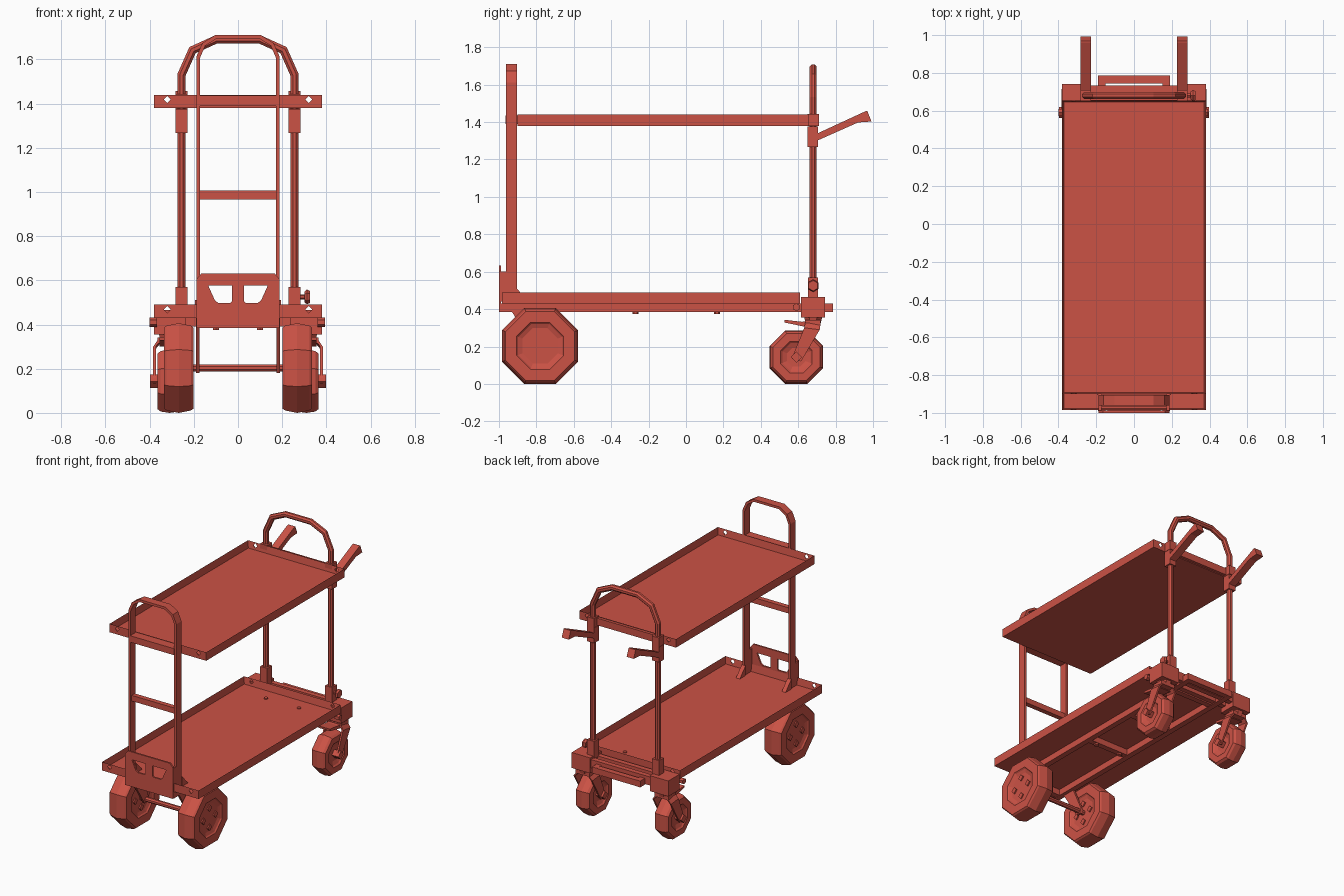
import bpy, bmesh, math
from mathutils import Vector

if "Cube" in bpy.data.objects:
    bpy.data.objects.remove(bpy.data.objects["Cube"])

RED = bpy.data.materials.new("brick red")
RED.diffuse_color = (0.60, 0.085, 0.060, 1)
RED.use_nodes = True
RED.node_tree.nodes["Principled BSDF"].inputs["Base Color"].default_value = RED.diffuse_color


def finish(name, bm):
    bmesh.ops.recalc_face_normals(bm, faces=bm.faces)
    me = bpy.data.meshes.new(name)
    bm.to_mesh(me)
    bm.free()
    me.materials.append(RED)
    ob = bpy.data.objects.new(name, me)
    bpy.context.collection.objects.link(ob)
    return ob


def loft(name, rings):
    """Skin a list of rings of points and cap both ends."""
    bm = bmesh.new()
    rows = [[bm.verts.new(p) for p in r] for r in rings]
    n = len(rows[0])
    for a, b in zip(rows, rows[1:]):
        for i in range(n):
            bm.faces.new((a[i], a[(i + 1) % n], b[(i + 1) % n], b[i]))
    bm.faces.new(rows[0])
    bm.faces.new(rows[-1])
    return finish(name, bm)


def box(name, x, y, z):
    return loft(name, [[(x[0], y[0], k), (x[1], y[0], k), (x[1], y[1], k), (x[0], y[1], k)] for k in z])


def prism_x(name, x, prof):
    return loft(name, [[(k, a, b) for a, b in prof] for k in x])


def prism_y(name, y, prof):
    return loft(name, [[(a, k, b) for a, b in prof] for k in y])


def lathe(name, c, axis, prof, n=8, flat=True):
    """Spin (offset, radius) pairs round an axis; flat = radius measured to the flats."""
    k = 1 / math.cos(math.pi / n) if flat else 1
    ph = math.pi / n if flat else 0
    rings = []
    for o, r in prof:
        ring = []
        for i in range(n):
            t = ph + 2 * math.pi * i / n
            u, v = r * k * math.cos(t), r * k * math.sin(t)
            off = {"x": (o, u, v), "y": (u, o, v), "z": (u, v, o)}[axis]
            ring.append(Vector(c) + Vector(off))
        rings.append(ring)
    return loft(name, rings)


def sweep(name, pts, sect, normal):
    """Sweep a section along a planar path with mitred corners."""
    pts, n = [Vector(p) for p in pts], Vector(normal)
    rings = []
    for i, p in enumerate(pts):
        a = (p - pts[i - 1]).normalized() if i else None
        b = (pts[i + 1] - p).normalized() if i < len(pts) - 1 else None
        t = ((a or b) + (b or a)).normalized()
        side = t.cross(n) / t.dot(a or b)
        rings.append([p + side * u + n * v for u, v in sect])
    return loft(name, rings)


def cut(ob, cutter):
    m = ob.modifiers.new("cut", "BOOLEAN")
    m.operation, m.object, m.solver = "DIFFERENCE", cutter, "EXACT"
    bpy.context.view_layer.objects.active = ob
    bpy.ops.object.modifier_apply(modifier=m.name)
    bpy.data.objects.remove(cutter)


def tray(name, x, y, z):
    """Shallow tray with diamond holes in its end rims."""
    ob = box(name, (-x, x), y, z)
    bm = bmesh.new()
    bm.from_mesh(ob.data)
    top = max(bm.faces, key=lambda f: f.calc_center_median().z)
    bmesh.ops.inset_region(bm, faces=[top], thickness=0.012)
    bmesh.ops.translate(bm, verts=top.verts, vec=(0, 0, z[0] + 0.01 - z[1]))
    bm.to_mesh(ob.data)
    bm.free()
    for s in (-1, 1):
        cut(ob, lathe("hole_cutter", (s * 0.32, 0, z[0] + 0.038), "y", [(-1.5, 0.016), (1.5, 0.016)], 4, False))


def octagon(r):
    k = r / math.cos(math.pi / 8)
    return [(k * math.cos(math.pi * (i + .5) / 4), k * math.sin(math.pi * (i + .5) / 4)) for i in range(8)]


def rect(a, b):
    return [(-a, -b), (a, -b), (a, b), (-a, b)]


# Decks
tray("upper_deck", 0.38, (-0.90, 0.655), (1.38, 1.44))
tray("lower_deck", 0.38, (-0.985, 0.61), (0.43, 0.49))

# Under-frame: a looped rail with cross members and bolts
for s in (-1, 1):
    box("frame_rail", (s * 0.15, s * 0.19), (-0.99, 0.785), (0.385, 0.43))
    for y in (-0.27, 0.165):
        lathe("frame_bolt", (s * 0.10, y, 0.38), "z", [(-0.005, 0.014), (0.01, 0.014)], 6)
    lathe("deck_bolt", (s * 0.13, 0.50, 0.442), "z", [(-0.01, 0.012), (0.006, 0.012)], 6)
for y in (-0.965, -0.27, 0.165, 0.60, 0.765):
    box("frame_crossbar", (-0.15, 0.15), (y - 0.02, y + 0.02), (0.386, 0.429))
for y in (0.645, 0.715):
    box("rear_crossbar", (-0.25, 0.25), (y - 0.018, y + 0.018), (0.39, 0.45))

# Front hoop with cross bars
hoop = [(0.18, 0.43), (0.18, 1.61), (0.155, 1.668), (0.10, 1.702)]
path = [(-x, -0.933, z) for x, z in hoop] + [(x, -0.933, z) for x, z in reversed(hoop)]
sweep("front_hoop", path, rect(0.0085, 0.029), (0, 1, 0))
box("front_hoop_bar", (-0.175, 0.175), (-0.95, -0.915), (0.966, 1.006))
box("deck_support_bar", (-0.173, 0.173), (-0.966, -0.90), (1.39, 1.436))

# Front plate with two windows
plate = prism_y("front_plate", (-1.0, -0.988), [(-0.188, 0.385), (0.188, 0.385), (0.188, 0.605),
                                              (0.165, 0.632), (-0.165, 0.632), (-0.188, 0.605)])
for s in (-1, 1):
    cut(plate, prism_y("window_cutter", (-1.1, -0.9), [(s * 0.135, 0.577), (s * 0.027, 0.577), (s * 0.027, 0.505),
                                                     (s * 0.035, 0.498), (s * 0.09, 0.498), (s * 0.105, 0.51)]))
    prism_x("hoop_gusset", (s * 0.165, s * 0.195), [(-0.905, 0.44), (-0.84, 0.44), (-0.905, 0.51)])
    box("plate_bracket", (s * 0.172, s * 0.188), (-0.99, -0.96), (0.44, 0.60))
box("plate_slot_strip", (-0.14, 0.14), (-1.0, -0.985), (0.405, 0.428))

# Rear hoop
bend = [(0.256, 0.46), (0.256, 1.53), (0.206, 1.642), (0.10, 1.69)]
path = [(-x, 0.68, z) for x, z in bend] + [(x, 0.68, z) for x, z in reversed(bend)]
sweep("rear_hoop", path, octagon(0.0185), (0, 1, 0))
box("rear_deck_bar", (-0.28, 0.28), (0.655, 0.675), (1.385, 1.435))

# Axle
lathe("front_axle", (0, -0.78, 0.203), "x", [(-0.27, 0.016), (0.27, 0.016)])

for s in (-1, 1):
    # Front wheels
    wx = s * 0.268
    c = (wx, -0.78, 0.203)
    lathe("front_wheel", c, "x", [(-.05, .09), (-.05, .095), (-.058, .117), (-.066, .125), (-.066, .184), (-.055, .192),
                                  (0, .203), (.055, .192), (.066, .184), (.066, .125), (.058, .117), (.05, .095), (.05, .09)])
    for dy, dz in ((0.068, 0), (-0.068, 0), (0, 0.068), (0, -0.068)):
        lathe("wheel_bolt", (wx, -0.78 + dy, 0.203 + dz), "x", [(-.058, .024), (.058, .024)], 4, False)
    prism_x("axle_bracket", (s * 0.174, s * 0.19), [(-0.94, 0.40), (-0.84, 0.40), (-0.755, 0.215),
                                                  (-0.765, 0.18), (-0.80, 0.18)])

    # Posts: sleeves, collars and handles
    px = (s * 0.228, s * 0.283)
    box("post_sleeve", px, (0.653, 0.707), (0.44, 0.57))
    box("post_collar", px, (0.65, 0.706), (1.268, 1.376))
    box("deck_clamp", px, (0.65, 0.71), (1.378, 1.444))
    prism_x("push_handle", px, [(0.70, 1.338), (0.96, 1.458), (0.97, 1.458), (0.992, 1.403), (0.92, 1.398), (0.70, 1.30)])

    # Casters
    cx = s * 0.31
    box("caster_block", (s * 0.235, s * 0.38), (0.615, 0.742), (0.355, 0.465))
    lathe("caster_swivel", (cx, 0.68, 0.345), "z", [(-0.02, 0.04), (0.02, 0.05)])
    cc = (cx, 0.59, 0.143)
    lathe("caster_wheel", cc, "x", [(-.035, .05), (-.045, .075), (-.054, .085), (-.054, .126), (-.04, .137), (0, .143),
                                    (.04, .137), (.054, .126), (.054, .085), (.045, .075), (.035, .05)])
    lathe("caster_axle", cc, "x", [(-.088, .03), (.088, .03)], 4, False)
    box("fork_crown", (cx - 0.055, cx + 0.055), (0.635, 0.72), (0.315, 0.342))
    for e in (-1, 1):
        # fork arm: splayed shoulder, then straight down to the axle
        w = 0.012
        rings = []
        for x, y0, y1, z0, z1 in ((.045, .64, .72, .342, .325), (.074, .632, .715, .30, .29), (.074, .565, .615, .135, .12)):
            a, b = cx + e * x, cx + e * (x - w)
            rings.append([(a, y0, z0), (a, y1, z1), (b, y1, z1), (b, y0, z0)])
        loft("fork_arm", rings)
    prism_x("brake_pedal", (cx - 0.045, cx + 0.045), [(0.525, 0.343), (0.62, 0.332), (0.66, 0.338), (0.69, 0.30),
                                                    (0.64, 0.305), (0.527, 0.328)])

# Locking knob on the right post
lathe("knob_stem", (0.295, 0.68, 0.525), "x", [(-0.02, 0.01), (0.015, 0.01)], 6)
lathe("knob", (0.312, 0.68, 0.525), "x", [(-0.012, 0.02), (0, 0.029), (0.013, 0.024)], 6)

# Deck edge bolts near the rear corners
for s in (-1, 1):
    lathe("side_bolt", (s * 0.38, 0.59, 0.41), "x", [(-0.02, 0.018), (0.013, 0.018)], 6)
